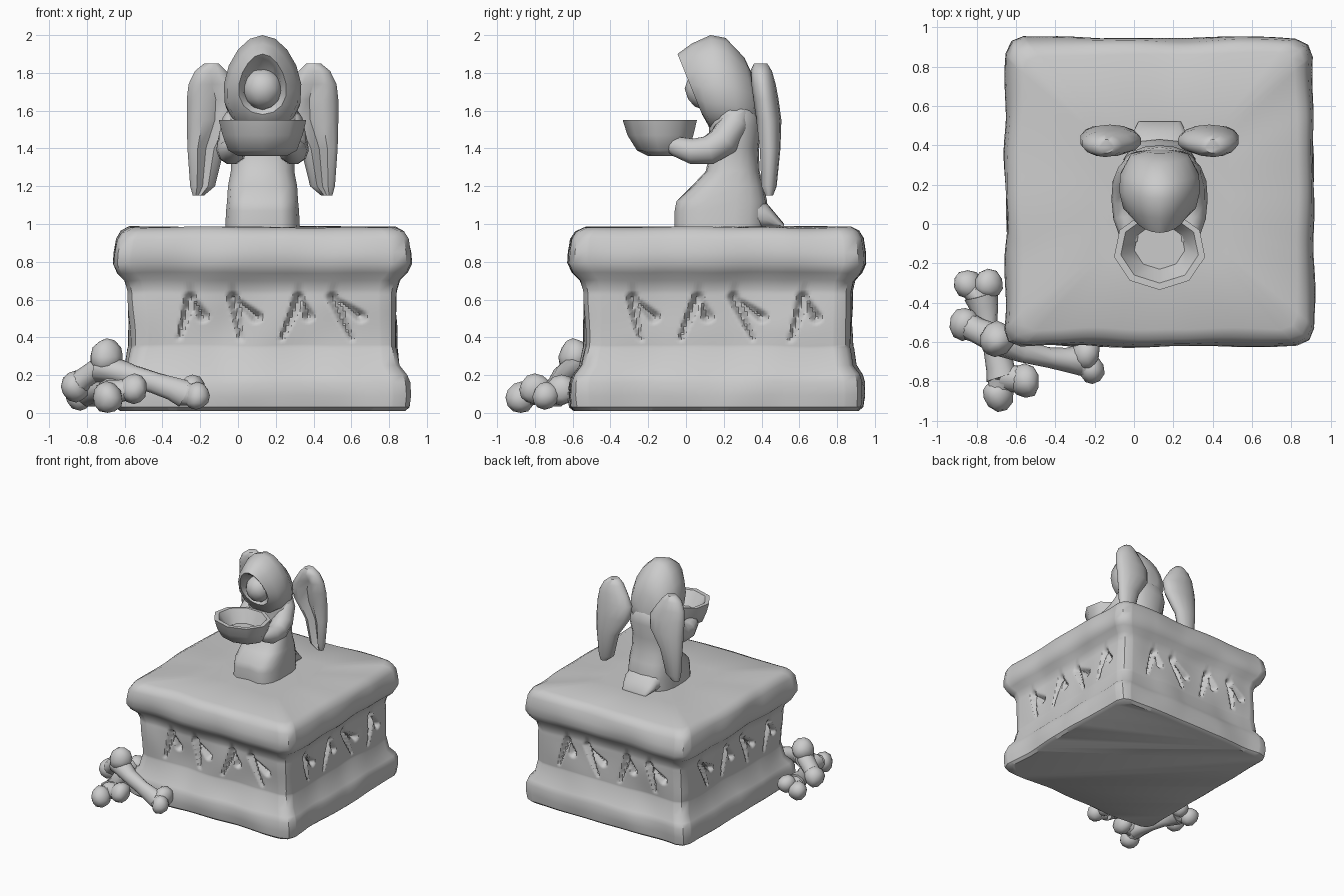
import bpy, bmesh, math
from mathutils import Vector, Matrix, noise

if "Cube" in bpy.data.objects:
    bpy.data.objects.remove(bpy.data.objects["Cube"])

CX, CY = 0.13, 0.165      # centre of the pedestal and figure


def finish(name, bm, angle=55):
    bmesh.ops.recalc_face_normals(bm, faces=bm.faces)
    me = bpy.data.meshes.new(name)
    bm.to_mesh(me)
    bm.free()
    ob = bpy.data.objects.new(name, me)
    bpy.context.collection.objects.link(ob)
    bpy.ops.object.select_all(action='DESELECT')
    ob.select_set(True)
    bpy.context.view_layer.objects.active = ob
    bpy.ops.object.shade_smooth_by_angle(angle=math.radians(angle))
    return ob


def add_loft(bm, rings):
    rows = [[bm.verts.new(p) for p in r] for r in rings]
    n = len(rows[0])
    for a, b in zip(rows, rows[1:]):
        for i in range(n):
            j = (i + 1) % n
            bm.faces.new((a[i], a[j], b[j], b[i]))
    bm.faces.new(rows[0])
    bm.faces.new(rows[-1])


def rough(bm, amount, freq=3.1):
    for v in bm.verts:
        d = noise.noise_vector(v.co * freq) * amount
        v.co += Vector((d.x, d.y, d.z * 0.5 if v.co.z > 0.05 else 0))


def oval(p, q, w, x=CX, n=14, egg=0.0, power=1.0):
    # oval ring through (y, z) points p and q, half width w along x
    c = Vector((x, (p[0] + q[0]) / 2, (p[1] + q[1]) / 2))
    v = Vector((0, (p[0] - q[0]) / 2, (p[1] - q[1]) / 2))
    out = []
    for i in range(n):
        a = 2 * math.pi * i / n
        co, si = (math.copysign(abs(f) ** power, f) for f in (math.cos(a), math.sin(a)))
        out.append(c + v * co + Vector((w * si * (1 - egg * co), 0, 0)))
    return out


def add_tube(bm, pts, n=10):
    # tube along (x, y, z, radius) points
    P = [Vector(p[:3]) for p in pts]
    rings = []
    for i, c in enumerate(P):
        t = (P[min(i + 1, len(P) - 1)] - P[max(i - 1, 0)]).normalized()
        u = t.cross(Vector((0, 0, 1)))
        u = u.normalized() if u.length > 0.1 else Vector((1, 0, 0))
        v = t.cross(u)
        rings.append([c + (u * math.cos(a) + v * math.sin(a)) * pts[i][3]
                      for a in (2 * math.pi * k / n for k in range(n))])
    add_loft(bm, rings)


def add_ball(bm, c, r, scale=(1, 1, 1)):
    m = Matrix.Translation(c) @ Matrix.Diagonal((*scale, 1))
    bmesh.ops.create_icosphere(bm, subdivisions=2, radius=r, matrix=m)


# chiselled strokes per side: (x, z) start to (x, z) end, plain slanted marks
def strokes(side):
    out = []
    for k in range(4):
        x = -0.42 + 0.28 * k
        lean = (.03, -.03, .04, -.05)[(k + side) % 4]
        out.append((Vector((x - lean, .39)), Vector((x + lean, .61))))
        out.append((Vector((x + lean + .02, .60)), Vector((x + .10, .51))))
    return out


def groove(side, x, z):
    depth = 0.0
    for a, b in strokes(side):
        p, d = Vector((x, z)), b - a
        t = min(1, max(0, (p - a).dot(d) / d.length_squared))
        width = .012 + .022 * t
        depth = max(depth, (.025 + .03 * t) * max(0, 1 - (p - a - d * t).length / width))
    return depth


# pedestal: rounded square rings following a moulded profile
N = 90


def square(z, h):
    pts = []
    for k in range(4):
        c, s = [(0, -1), (1, 0), (0, 1), (-1, 0)][k]      # outward direction
        for i in range(N):
            t = -.89 + 1.78 * i / (N - 1)
            d = h - (groove(k, t * h, z) if .35 < z < .66 else 0)
            pts.append(Vector((CX + c * d - s * t * h, CY + s * d + c * t * h, z)))
        e = h * .968
        pts.append(Vector((CX + (c - s) * e, CY + (s + c) * e, z)))
    return pts


profile = [(.01, .745), (.03, .77), (.09, .778), (.16, .775), (.20, .76), (.25, .722),
           (.34, .707)]
profile += [(.35 + .011 * i, .703) for i in range(27)]
profile += [(.65, .705), (.70, .72), (.74, .76), (.79, .785), (.85, .782), (.92, .77),
            (.96, .745), (.983, .70), (.985, .35)]
bm = bmesh.new()
add_loft(bm, [square(z, h) for z, h in profile])
rough(bm, 0.022)
finish("pedestal", bm, 40)

# kneeling robe with a crease between the knees, and a trailing hem
bm = bmesh.new()
add_loft(bm, [oval((f, z), (b, z), w, n=18, power=p) for z, f, b, w, p in (
    (.97, -.07, .42, .20, .65), (1.07, -.07, .43, .195, .65), (1.12, -.06, .43, .19, .65),
    (1.20, .03, .41, .185, .7), (1.28, .105, .39, .17, .8), (1.40, .13, .385, .17, .9),
    (1.52, .12, .40, .20, .9), (1.60, .12, .39, .19, 1), (1.66, .17, .34, .12, 1))])
for v in bm.verts:
    if v.co.z < 1.15 and v.co.y < 0 and abs(v.co.x - CX) < .03:
        v.co.y += .03
add_loft(bm, [oval((y, t), (y, b), w, power=.8) for y, t, b, w in (
    (.34, 1.16, .96, .16), (.42, 1.12, .97, .15), (.47, 1.06, .97, .135),
    (.52, 1.0, .975, .11))])
finish("robe", bm)

# hood: rings from the back of the head to the rim, then into the hollow
bm = bmesh.new()
add_loft(bm, [oval(t, b, w, n=16, egg=e) for t, b, w, e in (
    ((.36, 1.77), (.38, 1.60), .07, 0), ((.31, 1.88), (.38, 1.50), .15, .1),
    ((.21, 1.985), (.29, 1.46), .20, .15), ((.13, 2.0), (.20, 1.48), .205, .15),
    ((.03, 1.955), (.13, 1.50), .185, .2), ((-.045, 1.90), (.085, 1.58), .125, .2),
    ((-.02, 1.875), (.10, 1.605), .10, .2), ((.07, 1.83), (.14, 1.64), .085, .1))])
finish("hood", bm)

# face inside the hood
bm = bmesh.new()
add_ball(bm, (CX, .105, 1.715), .112, (.95, 1, 1))
finish("face", bm)

# sleeved arms
for s, side in ((-1, "left"), (1, "right")):
    bm = bmesh.new()
    add_tube(bm, [(CX + s * x, y, z, r) for x, y, z, r in (
        (.12, .28, 1.60, .06), (.135, .26, 1.54, .08), (.155, .20, 1.44, .085),
        (.165, .12, 1.39, .08), (.165, .03, 1.385, .07), (.15, -.05, 1.41, .055),
        (.13, -.10, 1.42, .03))])
    finish(side + "_arm", bm)

# offering bowl
bm = bmesh.new()
add_loft(bm, [oval((f, z), (b, z), w, CX, 9) for z, f, b, w in (
    (1.36, -.20, .0, .13), (1.39, -.26, .02, .185), (1.47, -.31, .05, .215),
    (1.55, -.335, .07, .235), (1.55, -.30, .045, .20), (1.44, -.23, .0, .13))])
finish("bowl", bm)

# folded wings, hollowed slightly at the front
for s, side in ((-1, "left"), (1, "right")):
    bm = bmesh.new()
    for i, (z, a, o, f, b) in enumerate((
            (1.15, .31, .37, .42, .46), (1.20, .25, .385, .395, .48),
            (1.40, .20, .40, .385, .50), (1.55, .10, .405, .365, .505),
            (1.66, .09, .405, .35, .49), (1.74, .14, .395, .34, .475),
            (1.81, .19, .36, .34, .455), (1.85, .23, .31, .36, .43))):
        ring = oval((f, z), (b, z), (o - a) / 2, CX + s * (a + o) / 2)
        if 1 <= i <= 5:
            ring[0].y += .045
        prev = [ring] if i == 0 else prev + [ring]
    add_loft(bm, prev)
    finish(side + "_wing", bm)


# bones: waisted shaft forking into two knobs at each end
def bone(name, a, b, knobs, sag):
    a, b, sag = Vector(a), Vector(b), Vector(sag)
    bm = bmesh.new()
    pts = [(*(a.lerp(b, t) + sag * math.sin(math.pi * t)), r) for t, r in
           ((0, .08), (.15, .07), (.35, .058), (.65, .055), (.85, .065), (1, .075))]
    add_tube(bm, pts)
    for i, (x, y, z, r) in enumerate(knobs):
        end = a if i < 2 else b
        add_tube(bm, [(*end, .065), (*end.lerp(Vector((x, y, z)), .5), .06), (x, y, z, r * .85)])
        add_ball(bm, (x, y, z), r, (1, 1, 1.05))
    rough(bm, .02, 7)
    for v in bm.verts:
        v.co.z = max(v.co.z, 0)
    finish(name, bm)


bone("lower_bone", (-.78, -.36, .11), (-.67, -.78, .11),
     [(-.84, -.30, .09, .075), (-.74, -.30, .13, .07),
      (-.69, -.87, .08, .08), (-.55, -.80, .13, .08)], (0, 0, 0))
bone("leaning_bone", (-.73, -.57, .24), (-.28, -.69, .10),
     [(-.70, -.59, .30, .09), (-.86, -.505, .14, .08),
      (-.24, -.66, .12, .078), (-.21, -.735, .09, .07)], (0, -.04, .01))
